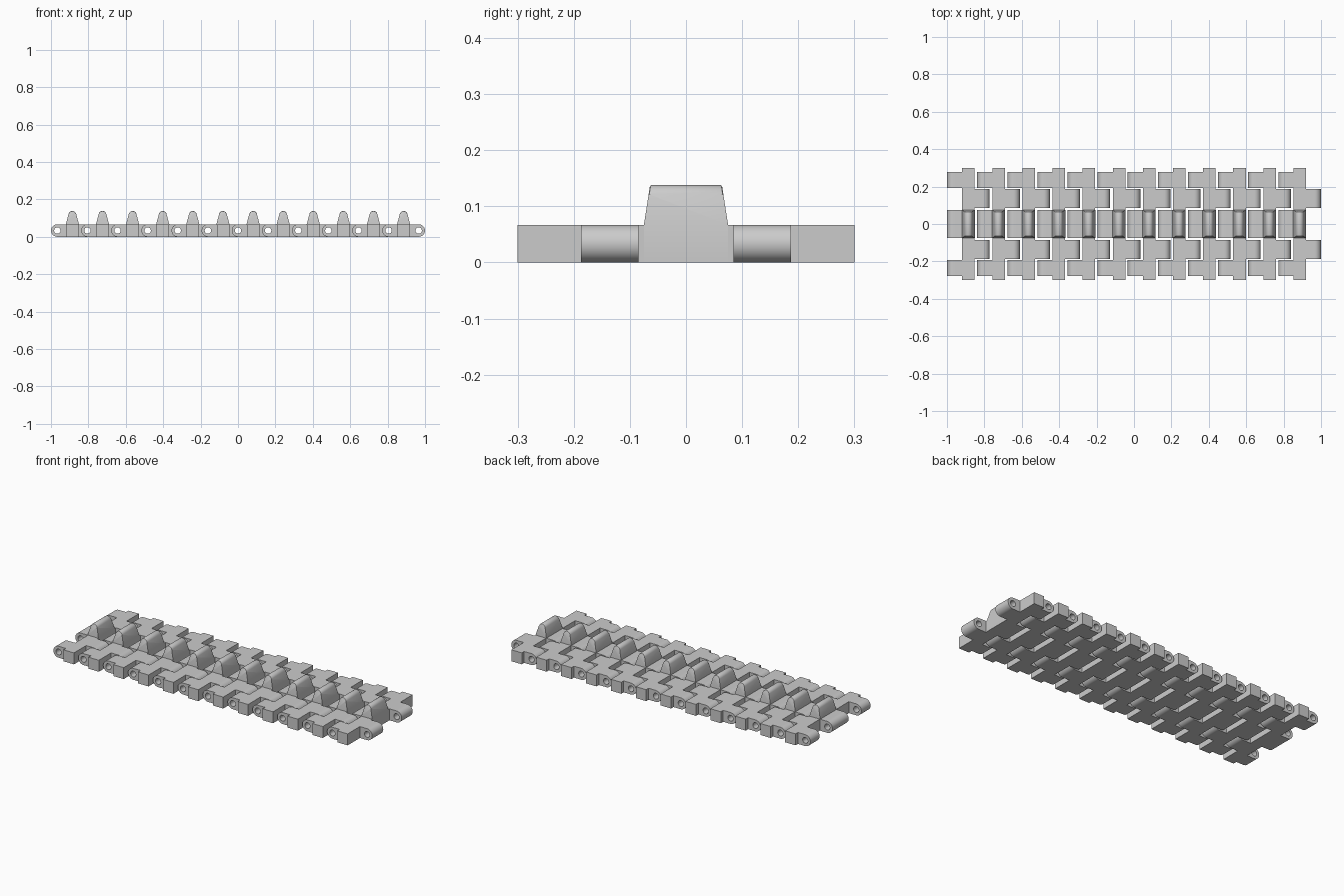
import bpy
import bmesh
import math

if "Cube" in bpy.data.objects:
    bpy.data.objects.remove(bpy.data.objects["Cube"], do_unlink=True)

LINKS = 12
PITCH = 0.161
R = 0.0335            # hinge radius, half the plate thickness
HOLE = 0.017
HALF = PITCH / 2      # hinge axis distance from the link centre
BODY_L, BODY_R = -0.033, 0.034

steel = bpy.data.materials.new("steel_grey")
steel.use_nodes = True
colour = (0.6, 0.6, 0.6, 1)
steel.diffuse_color = colour
steel.node_tree.nodes["Principled BSDF"].inputs["Base Color"].default_value = colour


def box(bm, x0, x1, y0, y1, z0, z1):
    verts = bmesh.ops.create_cube(bm, size=1)["verts"]
    for v in verts:
        v.co.x = x0 if v.co.x < 0 else x1
        v.co.y = y0 if v.co.y < 0 else y1
        v.co.z = z0 if v.co.z < 0 else z1


def lug(bm, side, reach, y0, y1):
    """Hinge eye: round outer end, square inner end, bored through along y."""
    n = 32
    rings = []
    for y in (y0, y1):
        outer, inner = [], []
        for i in range(n):
            a = 2 * math.pi * i / n - math.pi / 2
            if i <= n // 2:      # square half, towards the plate
                t = 4 * i / n - 1
                px = reach * min(1, 2 * (1 - abs(t)))
                pz = R * max(-1, min(1, 2 * t))
            else:                # round half
                px, pz = R * math.cos(a), R * math.sin(a)
            cx = side * HALF
            outer.append(bm.verts.new((cx - side * px, y, R + pz)))
            inner.append(bm.verts.new((cx - side * HOLE * math.cos(a), y,
                                       R + HOLE * math.sin(a))))
        rings.append((outer, inner))
    (o0, i0), (o1, i1) = rings
    for i in range(n):
        j = (i + 1) % n
        for a, b in ((o0, o1), (o1, i1), (i1, i0), (i0, o0)):
            bm.faces.new((a[i], a[j], b[j], b[i]))


def tooth(bm):
    """Guide tooth: domed profile, narrowing in y towards the top."""
    base, top, crown, dome = 2 * R, 0.138, 0.117, 0.021
    profile = [(0.035, 0), (0.035, base)]
    for i in range(13):
        a = math.radians(12 + 156 * i / 12)
        profile.append((dome * math.cos(a), crown + dome * math.sin(a)))
    profile += [(-0.035, base), (-0.035, 0)]
    ends = []
    for s in (-1, 1):
        ends.append([bm.verts.new((x, s * (0.075 - 0.011 * max(0, z - base) / (top - base)), z))
                     for x, z in profile])
    a, b = ends
    n = len(profile)
    for i in range(n):
        j = (i + 1) % n
        bm.faces.new((a[i], a[j], b[j], b[i]))
    for ring in ends:
        bm.faces.new(ring[1:-1])
        bm.faces.new((ring[0], ring[1], ring[-2], ring[-1]))
    # softened crown ends
    rim = [bm.edges.get((r[i], r[i + 1])) for r in ends for i in range(2, n - 3)]
    bmesh.ops.bevel(bm, geom=rim, offset=0.004, segments=2, profile=0.5, affect='EDGES')


bm = bmesh.new()
# cross plate
box(bm, BODY_L, BODY_R, -0.3, 0.3, 0, 2 * R)
# hinge eyes: three on one side, two on the other
lug(bm, -1, HALF + BODY_L, -0.075, 0.075)
for s in (-1, 1):
    lug(bm, -1, HALF + BODY_L, *sorted((s * 0.193, s * 0.278)))
    lug(bm, 1, HALF - BODY_R, *sorted((s * 0.085, s * 0.187)))
tooth(bm)
bmesh.ops.recalc_face_normals(bm, faces=bm.faces[:])
for f in bm.faces:
    f.smooth = True

mesh = bpy.data.meshes.new("track_link")
bm.to_mesh(mesh)
bm.free()
mesh.set_sharp_from_angle(angle=math.radians(30))
mesh.materials.append(steel)

# run of identical links sharing one mesh
for k in range(LINKS):
    link = bpy.data.objects.new(f"track_link_{k + 1}", mesh)
    link.location.x = (k - (LINKS - 1) / 2) * PITCH
    bpy.context.collection.objects.link(link)
